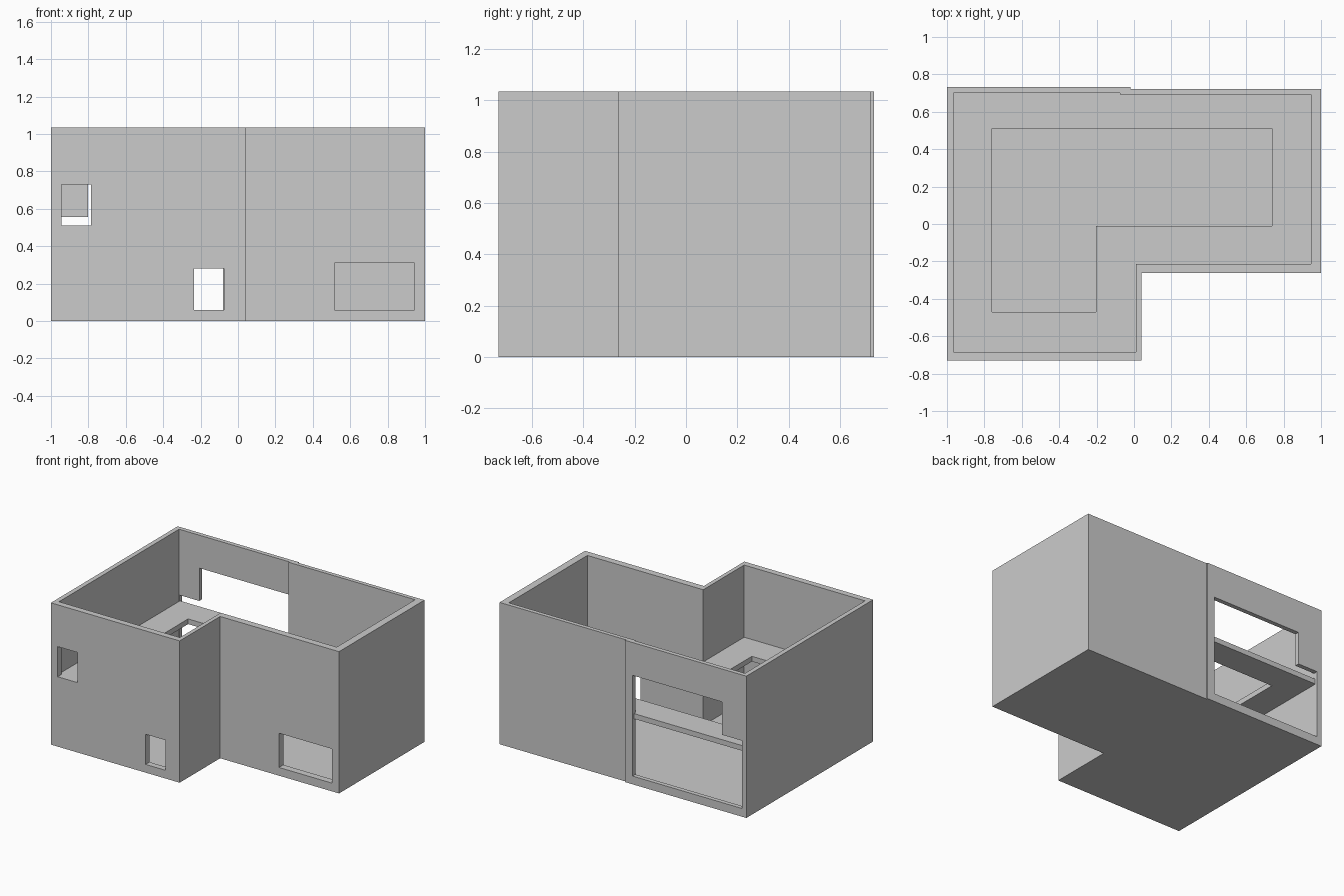
import bpy, bmesh

if "Cube" in bpy.data.objects:
    bpy.data.objects.remove(bpy.data.objects["Cube"])


def make_object(name, bm):
    bmesh.ops.recalc_face_normals(bm, faces=bm.faces)
    mesh = bpy.data.meshes.new(name)
    bm.to_mesh(mesh)
    bm.free()
    obj = bpy.data.objects.new(name, mesh)
    bpy.context.collection.objects.link(obj)
    return obj


def prism(name, outline, z0, z1):
    """Solid with the given plan outline."""
    bm = bmesh.new()
    low = [bm.verts.new((x, y, z0)) for x, y in outline]
    high = [bm.verts.new((x, y, z1)) for x, y in outline]
    bm.faces.new(low)
    bm.faces.new(high)
    n = len(outline)
    for i in range(n):
        j = (i + 1) % n
        bm.faces.new((low[i], low[j], high[j], high[i]))
    return make_object(name, bm)


def ring(name, outer, inner, z0, z1):
    """Hollow prism between two outlines with matching corner counts."""
    bm = bmesh.new()
    loops = [[bm.verts.new((x, y, z)) for x, y in pts]
             for pts, z in ((outer, z0), (outer, z1), (inner, z1), (inner, z0))]
    n = len(outer)
    for a, b in zip(loops, loops[1:] + loops[:1]):
        for i in range(n):
            j = (i + 1) % n
            bm.faces.new((a[i], a[j], b[j], b[i]))
    return make_object(name, bm)


def cut_opening(target, name, x0, x1, y0, y1, z0, z1):
    cutter = prism(name, [(x0, y0), (x1, y0), (x1, y1), (x0, y1)], z0, z1)
    cutter.hide_render = True
    mod = target.modifiers.new(name, 'BOOLEAN')
    mod.operation = 'DIFFERENCE'
    mod.solver = 'EXACT'
    mod.object = cutter
    bpy.context.view_layer.objects.active = target
    bpy.ops.object.modifier_apply(modifier=mod.name)
    bpy.data.objects.remove(cutter)


# L-shaped plan; the left part of the back wall stands slightly proud
outer = [(-1, -0.73), (0.04, -0.73), (0.04, -0.263), (1, -0.263),
         (1, 0.722), (-0.02, 0.722), (-0.02, 0.732), (-1, 0.732)]
inner = [(-0.966, -0.685), (0.01, -0.685), (0.01, -0.213), (0.946, -0.213),
         (0.946, 0.692), (-0.075, 0.692), (-0.075, 0.7), (-0.966, 0.7)]

# Ground floor and walls
FLOOR = 0.045
prism("ground_floor", outer, 0, FLOOR)
walls = ring("walls", outer, inner, FLOOR, 1.035)

# Windows, front opening and the stepped back opening
cut_opening(walls, "upper_window", -0.945, -0.785, -0.8, -0.6, 0.51, 0.73)
cut_opening(walls, "lower_window", -0.235, -0.075, -0.8, -0.6, 0.06, 0.28)
cut_opening(walls, "front_opening", 0.515, 0.944, -0.35, -0.13, 0.06, 0.31)
cut_opening(walls, "back_opening_low", -0.964, -0.08, 0.6, 0.8, 0.06, 0.555)
cut_opening(walls, "back_opening_high", -0.803, -0.08, 0.6, 0.8, 0.5, 0.795)

# Upper gallery floor with an L-shaped void
gallery_outer = [(-0.985, -0.705), (0.025, -0.705), (0.025, -0.235),
                 (0.999, -0.235), (0.999, 0.712), (-0.985, 0.712)]
gallery_void = [(-0.76, -0.47), (-0.203, -0.47), (-0.203, -0.01),
                (0.737, -0.01), (0.737, 0.51), (-0.76, 0.51)]
ring("gallery_floor", gallery_outer, gallery_void, 0.47, 0.508)
